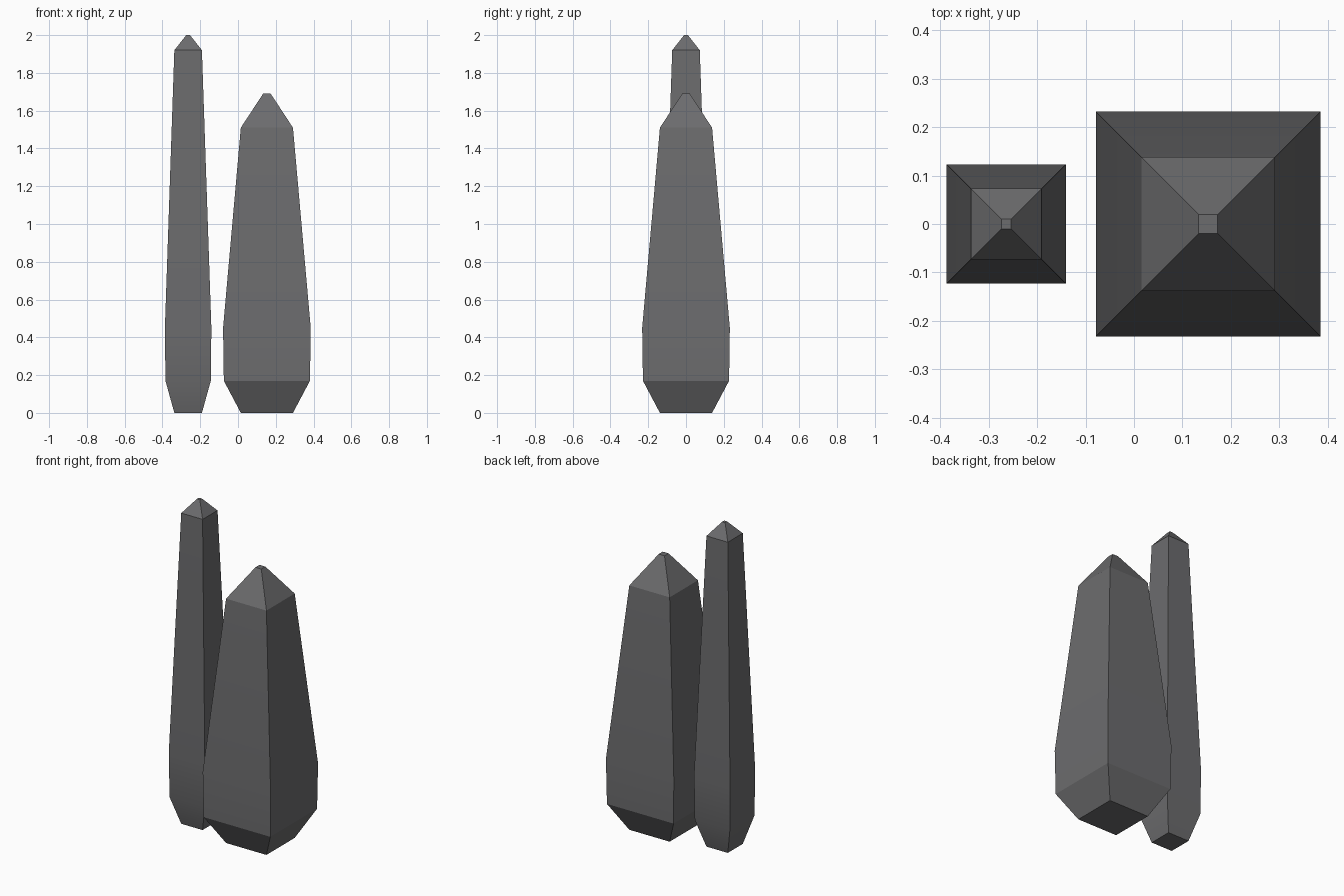
import bpy
import bmesh
import math

if "Cube" in bpy.data.objects:
    bpy.data.objects.remove(bpy.data.objects["Cube"])

stone = bpy.data.materials.new("dark grey stone")
stone.diffuse_color = (0.15, 0.15, 0.155, 1)
stone.use_nodes = True
stone.node_tree.nodes["Principled BSDF"].inputs["Base Color"].default_value = stone.diffuse_color


def pillar(name, cx, profile):
    """Square pillar lofted through (half width, height) rings."""
    bm = bmesh.new()
    rings = [[bm.verts.new((cx + sx * w, sy * w, z))
              for sx, sy in ((-1, -1), (1, -1), (1, 1), (-1, 1))]
             for w, z in profile]
    for low, high in zip(rings, rings[1:]):
        for i in range(4):
            j = (i + 1) % 4
            bm.faces.new((low[i], low[j], high[j], high[i]))
    bm.faces.new(rings[0][::-1])
    bm.faces.new(rings[-1])
    mesh = bpy.data.meshes.new(name)
    bm.to_mesh(mesh)
    bm.free()
    mesh.materials.append(stone)
    obj = bpy.data.objects.new(name, mesh)
    bpy.context.collection.objects.link(obj)
    # Soften only the shallow bend in the sides
    bpy.ops.object.select_all(action='DESELECT')
    obj.select_set(True)
    bpy.context.view_layer.objects.active = obj
    bpy.ops.object.shade_smooth_by_angle(angle=math.radians(15))


# Tapered base, widest belt, long shaft, pointed cap with a tiny flat tip
pillar("wide_pillar", 0.153,
       [(0.138, 0), (0.228, 0.17), (0.232, 0.45), (0.138, 1.51), (0.02, 1.69)])
pillar("tall_pillar", -0.264,
       [(0.073, 0), (0.12, 0.17), (0.123, 0.45), (0.073, 1.92), (0.01, 2.0)])
